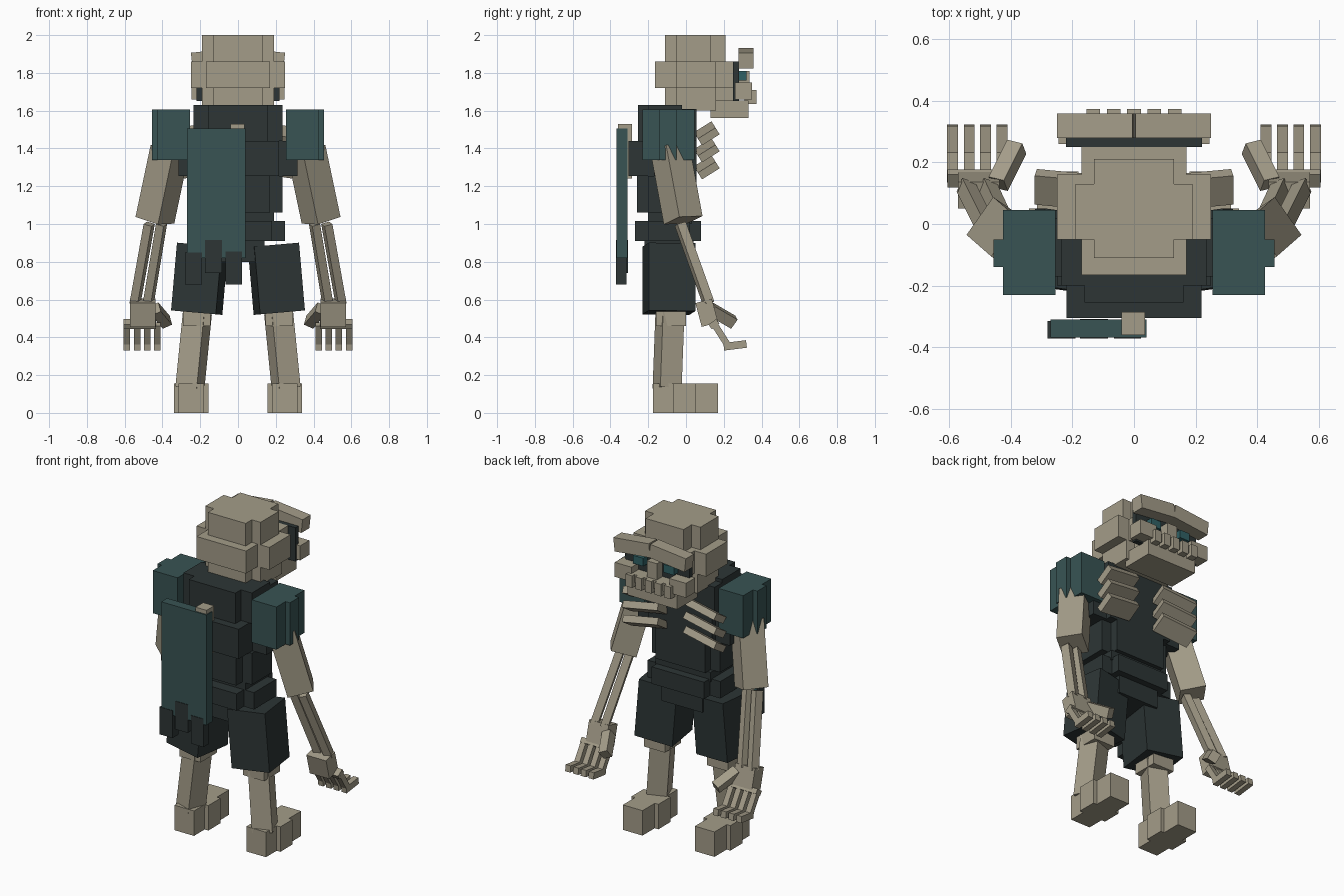
import bpy, bmesh, math
from mathutils import Matrix, Vector

if "Cube" in bpy.data.objects:
    bpy.data.objects.remove(bpy.data.objects["Cube"])


def material(name, rgb):
    m = bpy.data.materials.new(name)
    m.diffuse_color = (*rgb, 1)
    m.use_nodes = True
    m.node_tree.nodes["Principled BSDF"].inputs["Base Color"].default_value = m.diffuse_color
    return m


BONE = material("bone", (0.37, 0.335, 0.25))
TEAL = material("teal cloth", (0.04, 0.088, 0.088))
DARK = material("dark cloth", (0.026, 0.036, 0.036))
EYE = material("eye glow", (0.03, 0.12, 0.13))


def make(name, mat, transforms):
    """One object made of unit cubes, one per transform."""
    bm = bmesh.new()
    for t in transforms:
        bmesh.ops.create_cube(bm, size=1, matrix=t)
    bmesh.ops.recalc_face_normals(bm, faces=bm.faces)
    mesh = bpy.data.meshes.new(name)
    bm.to_mesh(mesh)
    bm.free()
    mesh.materials.append(mat)
    ob = bpy.data.objects.new(name, mesh)
    bpy.context.collection.objects.link(ob)


def span(x0, x1, y0, y1, z0, z1):
    """Cube filling the given ranges."""
    return (Matrix.Translation(((x0 + x1) / 2, (y0 + y1) / 2, (z0 + z1) / 2))
            @ Matrix.Diagonal((x1 - x0, y1 - y0, z1 - z0, 1)))


def turned(c, size, rx=0, ry=0, rz=0):
    """Cube at c turned by degrees about z, then y, then x."""
    r = (Matrix.Rotation(math.radians(rx), 4, 'X') @ Matrix.Rotation(math.radians(ry), 4, 'Y')
         @ Matrix.Rotation(math.radians(rz), 4, 'Z'))
    return Matrix.Translation(c) @ r @ Matrix.Diagonal((*size, 1))


def bar(a, b, w, d, yaw=0):
    """Cube stretched from a to b with section w by d."""
    a, b = Vector(a), Vector(b)
    v = a - b
    q = Vector((0, 0, 1)).rotation_difference(v).to_matrix().to_4x4()
    return (Matrix.Translation((a + b) / 2) @ q @ Matrix.Rotation(math.radians(yaw), 4, 'Z')
            @ Matrix.Diagonal((w, d, v.length, 1)))


def pair(name, mat, transforms):
    """The part and its mirror image."""
    flip = Matrix.Diagonal((-1, 1, 1, 1))
    make("right_" + name, mat, transforms)
    make("left_" + name, mat, [flip @ t for t in transforms])


# Skull in stepped layers
make("skull_top", BONE, [span(-.13, .13, -.11, .21, 1.86, 2),
                         span(-.19, .19, -.05, .13, 1.86, 2)])
make("skull_middle", BONE, [span(-.17, .17, -.165, .25, 1.72, 1.86),
                            span(-.25, .25, -.05, .16, 1.72, 1.86)])
make("skull_base", BONE, [span(-.13, .13, -.11, .25, 1.6, 1.72),
                          span(-.19, .19, -.05, .16, 1.6, 1.72)])

# Face
make("eye_sockets", DARK, [span(-.22, .22, .25, .28, 1.65, 1.86)])
pair("eye", EYE, [span(.07, .14, .27, .32, 1.76, 1.81)])
pair("brow", BONE, [turned((.123, .318, 1.877), (.245, .08, .085), ry=6)])
pair("cheekbone", BONE, [span(.13, .245, .26, .35, 1.66, 1.75)])
make("upper_jaw", BONE, [span(-.18, .18, .26, .35, 1.66, 1.71)])
make("nose_bridge", BONE, [span(-.035, .035, .28, .335, 1.7, 1.81)])
make("teeth", BONE, [span(i * .066 - .022, i * .066 + .022, .31, .372, 1.635, 1.71)
                     for i in range(-2, 3)])
make("lower_jaw", BONE, [span(-.17, .17, .13, .33, 1.56, 1.655)])

# Torso
make("collar", DARK, [span(-.235, .235, -.2, .055, 1.44, 1.61),
                      span(-.235, .235, -.2, -.02, 1.44, 1.63),
                      span(-.16, .16, -.255, -.02, 1.44, 1.63)])
make("chest", DARK, [span(-.218, .218, -.305, .055, 1.255, 1.44),
                     span(-.315, .315, -.17, .02, 1.255, 1.44)])
make("waist", DARK, [span(-.17, .17, -.26, .055, 1.06, 1.255),
                     span(-.235, .235, -.2, .0, 1.06, 1.255),
                     span(-.19, .19, -.2, .03, 1.0, 1.06)])
make("belt", DARK, [span(-.18, .18, -.27, .08, .91, 1.015),
                    span(-.25, .25, -.2, .02, .91, 1.015)])
make("pelvis", DARK, [span(-.14, .14, -.22, .04, .8, .91)])
pair("ribs", BONE, [turned((.205, .11, z), (.23, .11, .042), rx=32, ry=10)
                    for z in (1.48, 1.39, 1.3)])

# Cape on the back
make("cape", TEAL, [span(-.27, .04, -.368, -.31, .82, 1.505)])
make("cape_tatters", DARK, [span(-.28, -.19, -.371, -.315, .68, .85),
                            span(-.175, -.085, -.371, -.308, .74, .915),
                            span(-.065, .022, -.371, -.315, .68, .855)])
make("spine_bone", BONE, [span(-.04, .035, -.36, -.285, 1.24, 1.53)])

# Arms
pair("shoulder_pad", TEAL, [span(.255, .425, -.23, .045, 1.34, 1.605),
                            span(.3, .455, -.14, -.05, 1.34, 1.605)])
pair("upper_arm", BONE, [bar((.36, -.085, 1.4), (.44, -.015, 1.02), .15, .15, 35)])
pair("forearm", BONE, [bar((.47, -.03, 1.0), (.545, .12, .58), .045, .05, 20),
                       bar((.405, -.03, 1.0), (.475, .12, .58), .045, .05, 20)])

# Hands
pair("palm", BONE, [turned((.503, .11, .53), (.135, .09, .13), rx=15)])
pair("knuckles", BONE, [turned((.52, .148, .47), (.17, .05, .03), rx=35)])
fingers = []
for x in (.428, .481, .534, .588):
    fingers += [bar((x, .15, .47), (x, .22, .36), .035, .035),
                bar((x, .2, .35), (x, .32, .365), .035, .04)]
pair("fingers", BONE, fingers)
pair("thumb", BONE, [bar((.44, .13, .55), (.38, .25, .48), .055, .06)])

# Legs
pair("thigh", DARK, [turned((.203, -.09, .71), (.24, .25, .36), ry=-5, rz=8)])
pair("knee", BONE, [span(.145, .29, -.16, 0, .46, .54)])
pair("shin", BONE, [bar((.215, -.085, .53), (.255, -.1, .13), .12, .12, 20)])
pair("foot", BONE, [span(.18, .315, -.175, .17, 0, .155),
                    span(.155, .34, -.07, .05, 0, .155)])
